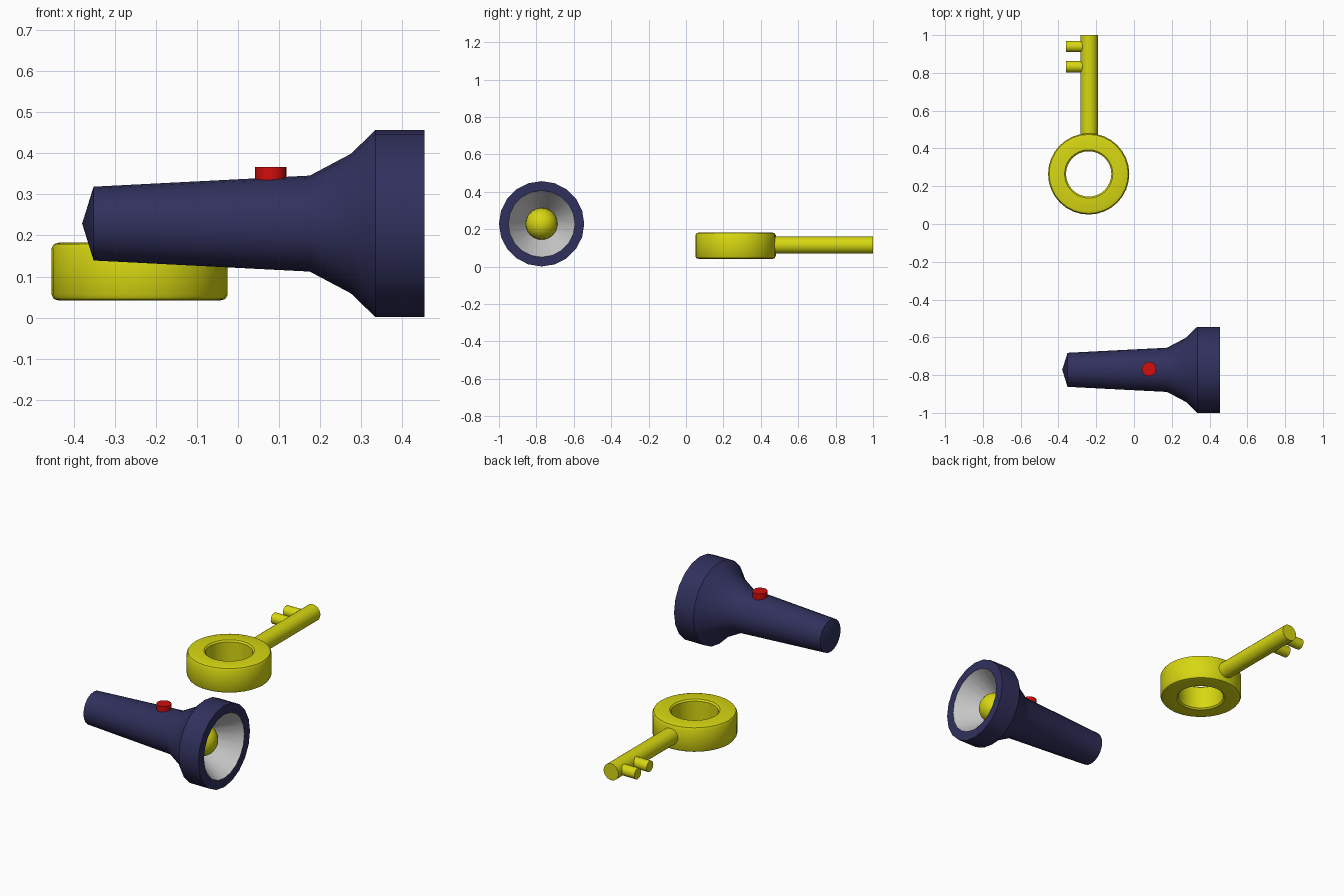
import bpy, bmesh, math
from mathutils import Matrix, Vector

if "Cube" in bpy.data.objects:
    bpy.data.objects.remove(bpy.data.objects["Cube"])


def material(name, rgb):
    m = bpy.data.materials.new(name)
    m.diffuse_color = (*rgb, 1)
    m.use_nodes = True
    m.node_tree.nodes["Principled BSDF"].inputs["Base Color"].default_value = m.diffuse_color
    return m


NAVY = material("navy", (0.03, 0.03, 0.11))
YELLOW = material("yellow", (0.68, 0.68, 0.006))
RED = material("red", (0.64, 0.004, 0.004))


def lathe(name, profile, axis, origin, sides, mat=None, closed=False, flip=False):
    """Revolve (radius, height) points around an axis through origin."""
    bm = bmesh.new()
    frame = Matrix.Translation(origin) @ Vector(axis).to_track_quat('Z', 'Y').to_matrix().to_4x4()
    rings = []
    for r, h in profile:
        count = sides if r > 0 else 1
        rings.append([bm.verts.new(frame @ Vector((r * math.cos(a), r * math.sin(a), h)))
                      for a in (2 * math.pi * i / sides for i in range(count))])
    pairs = list(zip(rings, rings[1:] + rings[:1])) if closed else list(zip(rings, rings[1:]))
    for a, b in pairs:
        for i in range(sides):
            j = (i + 1) % sides
            quad = [a[i % len(a)], a[j % len(a)], b[j % len(b)], b[i % len(b)]]
            bm.faces.new(list(dict.fromkeys(quad)))
    if closed or (profile[0][0] == 0 and profile[-1][0] == 0):
        bmesh.ops.recalc_face_normals(bm, faces=bm.faces)
    elif flip:
        bmesh.ops.reverse_faces(bm, faces=bm.faces)
    mesh = bpy.data.meshes.new(name)
    bm.to_mesh(mesh)
    bm.free()
    obj = bpy.data.objects.new(name, mesh)
    bpy.context.collection.objects.link(obj)
    if mat:
        mesh.materials.append(mat)
    bpy.ops.object.select_all(action='DESELECT')
    obj.select_set(True)
    bpy.context.view_layer.objects.active = obj
    bpy.ops.object.shade_smooth_by_angle(angle=math.radians(35))
    return obj


def rod(name, radius, start, end, mat, sides=24):
    start, end = Vector(start), Vector(end)
    length = (end - start).length
    return lathe(name, [(0, 0), (radius, 0), (radius, length), (0, length)],
                 end - start, start, sides, mat)


# Flashlight: flared body, cone reflector, bulb and switch
TORCH = (0, -0.772, 0.229)
lathe("flashlight_body",
      [(0, -0.38), (0.09, -0.352), (0.117, 0.175), (0.17, 0.275),
       (0.228, 0.335), (0.228, 0.455), (0.178, 0.455)],
      (1, 0, 0), TORCH, 20, NAVY)
lathe("reflector", [(0.178, 0.455), (0.07, 0.285), (0, 0.285)],
      (1, 0, 0), TORCH, 20)
R = 0.085
lathe("bulb", [(R * math.sin(math.pi * k / 12) if 0 < k < 12 else 0,
                -R * math.cos(math.pi * k / 12)) for k in range(13)],
      (1, 0, 0), (0.315, TORCH[1], TORCH[2]), 24, YELLOW)
rod("switch_button", 0.038, (0.08, -0.768, 0.32), (0.08, -0.768, 0.367), RED)

# Key: ring-shaped bow with eased edges, shaft and two teeth
half = [(0.12, 0.063), (0.128, 0.071), (0.195, 0.071), (0.209, 0.067), (0.215, 0.056)]
lathe("key_bow", half + [(r, -h) for r, h in reversed(half)],
      (0, 0, 1), (-0.24, 0.265, 0.112), 32, YELLOW, closed=True)
rod("key_shaft", 0.046, (-0.237, 0.44, 0.115), (-0.237, 1.0, 0.115), YELLOW)
for i, y in enumerate((0.833, 0.94)):
    rod(f"key_tooth_{i + 1}", 0.03, (-0.237, y, 0.115), (-0.36, y, 0.115), YELLOW, 20)
